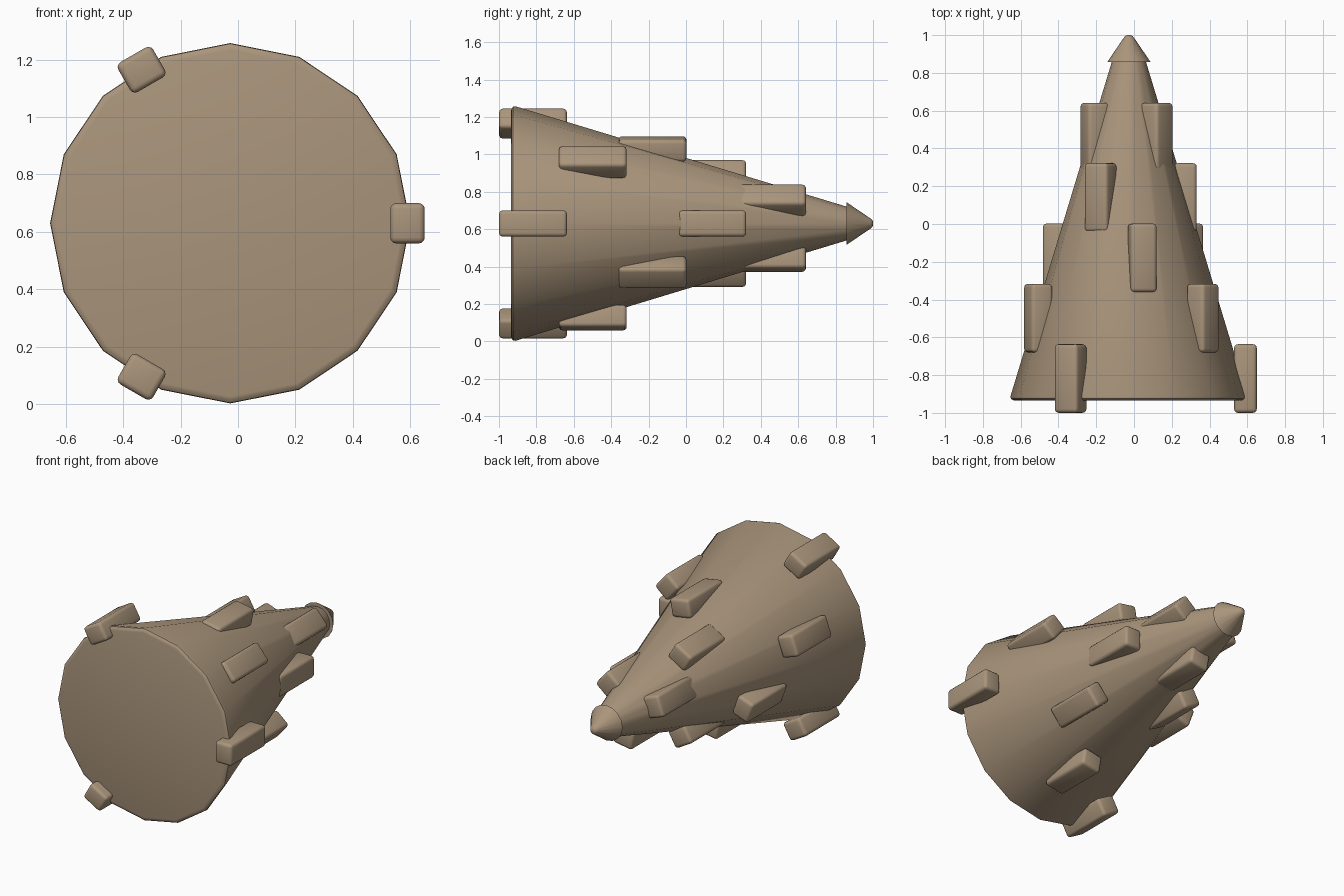
import bpy, bmesh, math
from mathutils import Matrix, Vector

if "Cube" in bpy.data.objects:
    bpy.data.objects.remove(bpy.data.objects["Cube"])

AXIS_X, AXIS_Z = -0.027, 0.63

metal = bpy.data.materials.new("tan_metal")
metal.diffuse_color = (0.40, 0.30, 0.20, 1)
metal.use_nodes = True
metal.node_tree.nodes["Principled BSDF"].inputs["Base Color"].default_value = metal.diffuse_color


def finish(name, bm, angle=40):
    bmesh.ops.recalc_face_normals(bm, faces=bm.faces)
    mesh = bpy.data.meshes.new(name)
    bm.to_mesh(mesh)
    bm.free()
    mesh.materials.append(metal)
    obj = bpy.data.objects.new(name, mesh)
    bpy.context.collection.objects.link(obj)
    bpy.ops.object.select_all(action='DESELECT')
    obj.select_set(True)
    bpy.context.view_layer.objects.active = obj
    bpy.ops.object.shade_smooth_by_angle(angle=math.radians(angle))
    return obj


def lathe(name, profile, sides):
    """Closed solid turned around the drill axis from (y, radius) rings."""
    bm = bmesh.new()
    rings = []
    for y, r in profile:
        rings.append([bm.verts.new((AXIS_X + r * math.sin(a), y, AXIS_Z + r * math.cos(a)))
                      for a in (math.tau * i / sides for i in range(sides))])
    for lo, hi in zip(rings, rings[1:]):
        for i in range(sides):
            j = (i + 1) % sides
            bm.faces.new((lo[i], lo[j], hi[j], hi[i]))
    bm.faces.new(rings[0])
    bm.faces.new(rings[-1])
    return finish(name, bm)


# Tapered drill body with a rounded base rim
lathe("drill_body", [(-0.935, 0.603), (-0.932, 0.615), (-0.924, 0.625),
                     (-0.912, 0.627), (0.86, 0.09)], 16)

# Pointed cap with a slightly blunted end
lathe("drill_tip", [(0.857, 0.115), (0.985, 0.028), (0.996, 0.019), (1.0, 0.008)], 16)

# Rounded teeth: five rings of three, each ring twisted 40 degrees further
for ring in range(5):
    for k in range(3):
        angle = math.radians(40 * ring + 120 * k)
        radius = 0.617 - 0.106 * ring
        bm = bmesh.new()
        bmesh.ops.create_cube(bm, size=1)
        bmesh.ops.scale(bm, vec=(0.12, 0.363, 0.14), verts=bm.verts)
        bmesh.ops.bevel(bm, geom=bm.edges[:], offset=0.02, segments=3,
                        profile=0.5, affect='EDGES')
        place = (Matrix.Translation((AXIS_X, -0.818 + 0.3195 * ring, AXIS_Z))
                 @ Matrix.Rotation(-angle, 4, 'Y')
                 @ Matrix.Translation(Vector((radius, 0, 0))))
        bm.transform(place)
        finish(f"tooth_{ring + 1}_{k + 1}", bm)
